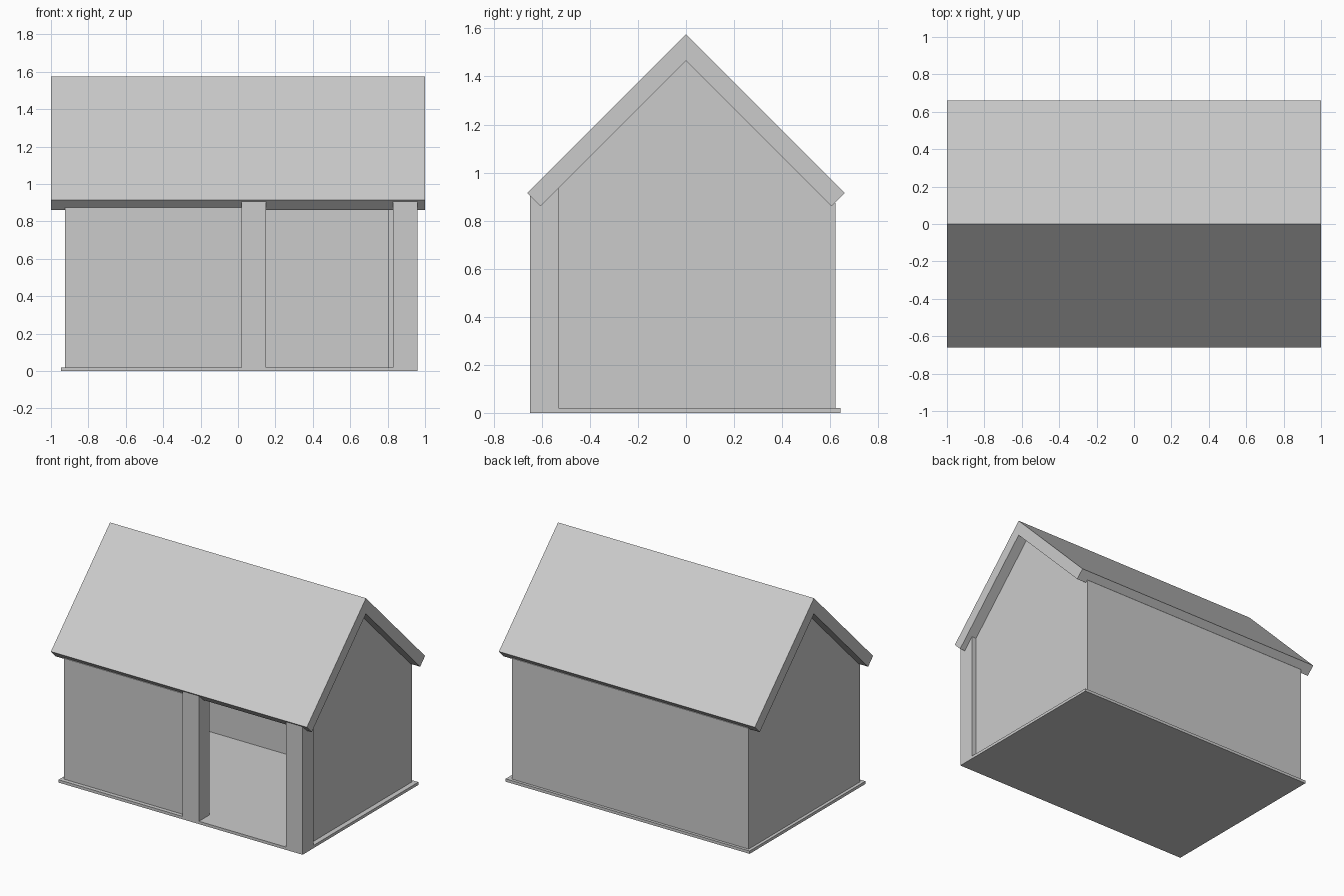
import bpy
import bmesh

cube = bpy.data.objects.get("Cube")
if cube:
    bpy.data.objects.remove(cube, do_unlink=True)

grey = bpy.data.materials.new("light_grey")
grey.use_nodes = True
colour = (0.6, 0.6, 0.6, 1)
grey.diffuse_color = colour
grey.node_tree.nodes["Principled BSDF"].inputs["Base Color"].default_value = colour


def prism(name, profile, x0, x1):
    """Extrude a (y, z) profile along x."""
    bm = bmesh.new()
    face = bm.faces.new([bm.verts.new((x0, y, z)) for y, z in profile])
    ext = bmesh.ops.extrude_face_region(bm, geom=[face])
    moved = [v for v in ext["geom"] if isinstance(v, bmesh.types.BMVert)]
    bmesh.ops.translate(bm, verts=moved, vec=(x1 - x0, 0, 0))
    bmesh.ops.recalc_face_normals(bm, faces=bm.faces)
    mesh = bpy.data.meshes.new(name)
    bm.to_mesh(mesh)
    bm.free()
    mesh.materials.append(grey)
    obj = bpy.data.objects.new(name, mesh)
    bpy.context.collection.objects.link(obj)
    return obj


def box(name, x0, x1, y0, y1, z0, z1):
    return prism(name, [(y0, z0), (y1, z0), (y1, z1), (y0, z1)], x0, x1)


FLOOR = 0.02
OUT_X, OUT_Y = 0.925, 0.622   # outer wall faces
THICK = 0.12                  # wall thickness
APEX = 1.465                  # underside of the ridge
EAVE = APEX - OUT_Y           # underside of the roof at the outer walls
FRONT = -0.53                 # back face of the posts

# Floor slab
box("floor_slab", -0.947, 0.96, -0.65, 0.642, 0, FLOOR)

# Long walls, with tops cut to the roof slope
for name, side, x1 in (("front_wall", -1, 0.03), ("back_wall", 1, OUT_X)):
    inner = OUT_Y - THICK
    prism(name, [(side * OUT_Y, FLOOR), (side * OUT_Y, EAVE + 0.03),
                 (side * inner, APEX - inner + 0.03), (side * inner, FLOOR)],
          -OUT_X, x1)

# End walls rising into gables
for name, x0, x1, y0 in (("right_gable_wall", -OUT_X, -OUT_X + THICK, -OUT_Y),
                         ("left_gable_wall", OUT_X - THICK, OUT_X, FRONT)):
    prism(name, [(y0, FLOOR), (OUT_Y, FLOOR), (OUT_Y, EAVE + 0.03),
                 (0, APEX + 0.03), (y0, APEX + y0 + 0.03)], x0, x1)

# Posts on both sides of the opening
for name, x0 in (("middle_post", 0.02), ("corner_post", 0.83)):
    prism(name, [(-0.65, 0), (FRONT, 0), (FRONT, 0.95), (-0.65, 0.91)],
          x0, x0 + 0.13)

# Pitched roof with square-cut eaves
prism("roof", [(0, 1.575), (0.66, 0.915), (0.605, 0.86), (0, APEX),
               (-0.605, 0.86), (-0.66, 0.915)], -1, 1)
